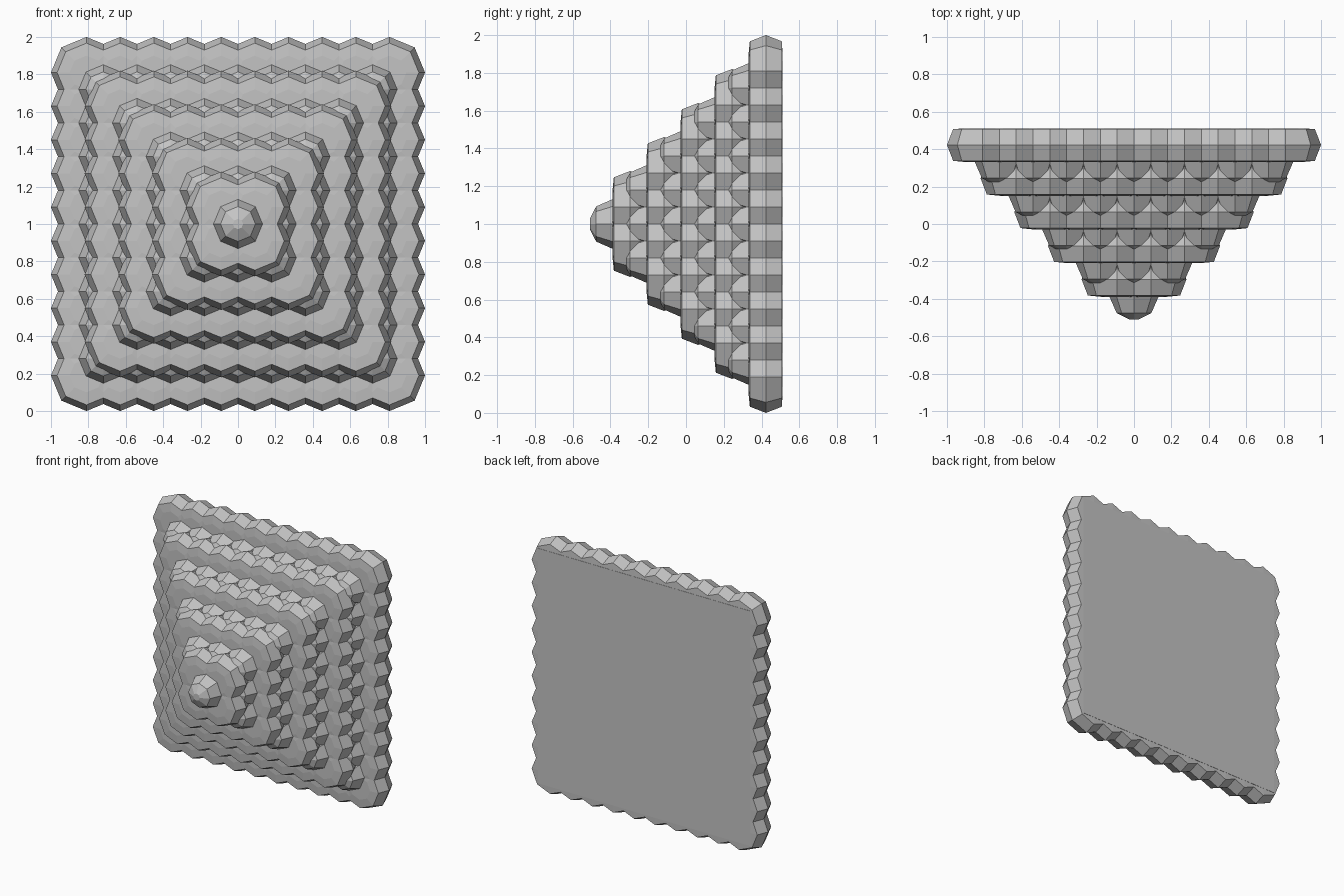
import bpy, bmesh, math

cube = bpy.data.objects.get("Cube")
if cube:
    bpy.data.objects.remove(cube, do_unlink=True)

# One plain grey for everything
grey = bpy.data.materials.new("stone_grey")
grey.use_nodes = True
colour = (0.55, 0.55, 0.55, 1)
grey.diffuse_color = colour
grey.node_tree.nodes["Principled BSDF"].inputs["Base Color"].default_value = colour

PITCH = 0.18      # spacing between neighbouring knobs
SIDES = 8
BASE_Y = 0.423    # centre depth of the rear layer
MID_Z = 1.0

# Knob profiles as (depth offset, radius), turned about the y axis
WIDE = [(-0.092, 0.09), (-0.085, 0.157), (0, 0.19), (0.085, 0.157), (0.088, 0.09)]
BALL_R, BALL_DEPTH = 0.132, 0.125
BALL = [(-BALL_DEPTH * math.cos(a), BALL_R * math.sin(a))
        for a in (math.radians(d) for d in (12, 45, 90, 135, 168))]


def add_knob(bm, x, y, z, profile):
    """Turn a closed eight-sided knob around the depth axis."""
    rings = []
    for dy, r in profile:
        angles = [math.tau * i / SIDES for i in range(SIDES)]
        rings.append([bm.verts.new((x + r * math.cos(a), y + dy, z + r * math.sin(a)))
                      for a in angles])
    for a, b in zip(rings, rings[1:]):
        for i in range(SIDES):
            j = (i + 1) % SIDES
            bm.faces.new((a[i], a[j], b[j], b[i]))
    bm.faces.new(rings[0])
    bm.faces.new(rings[-1])


def finish(bm, name):
    bmesh.ops.recalc_face_normals(bm, faces=bm.faces)
    mesh = bpy.data.meshes.new(name)
    bm.to_mesh(mesh)
    bm.free()
    mesh.materials.append(grey)
    obj = bpy.data.objects.new(name, mesh)
    bpy.context.collection.objects.link(obj)
    return obj


# Stepped pyramid: square layers shrinking from ten knobs a side to one,
# alternating wide flat knobs with small round ones
for step in range(10):
    count = 10 - step
    y = BASE_Y - step * PITCH / 2
    profile = BALL if step % 2 else WIDE
    bm = bmesh.new()
    for i in range(count):
        for j in range(count):
            # keep only the outer two rings, the rest is buried
            if min(i, j, count - 1 - i, count - 1 - j) < 2:
                add_knob(bm, (i - (count - 1) / 2) * PITCH, y,
                         MID_Z + (j - (count - 1) / 2) * PITCH, profile)
    finish(bm, f"knob_layer_{step + 1}")

# Flat back plate closing the rear
bm = bmesh.new()
bmesh.ops.create_cube(bm, size=1)
bmesh.ops.scale(bm, vec=(1.82, 0.06, 1.82), verts=bm.verts)
bmesh.ops.translate(bm, vec=(0, BASE_Y + 0.0585, MID_Z), verts=bm.verts)
finish(bm, "back_plate")
